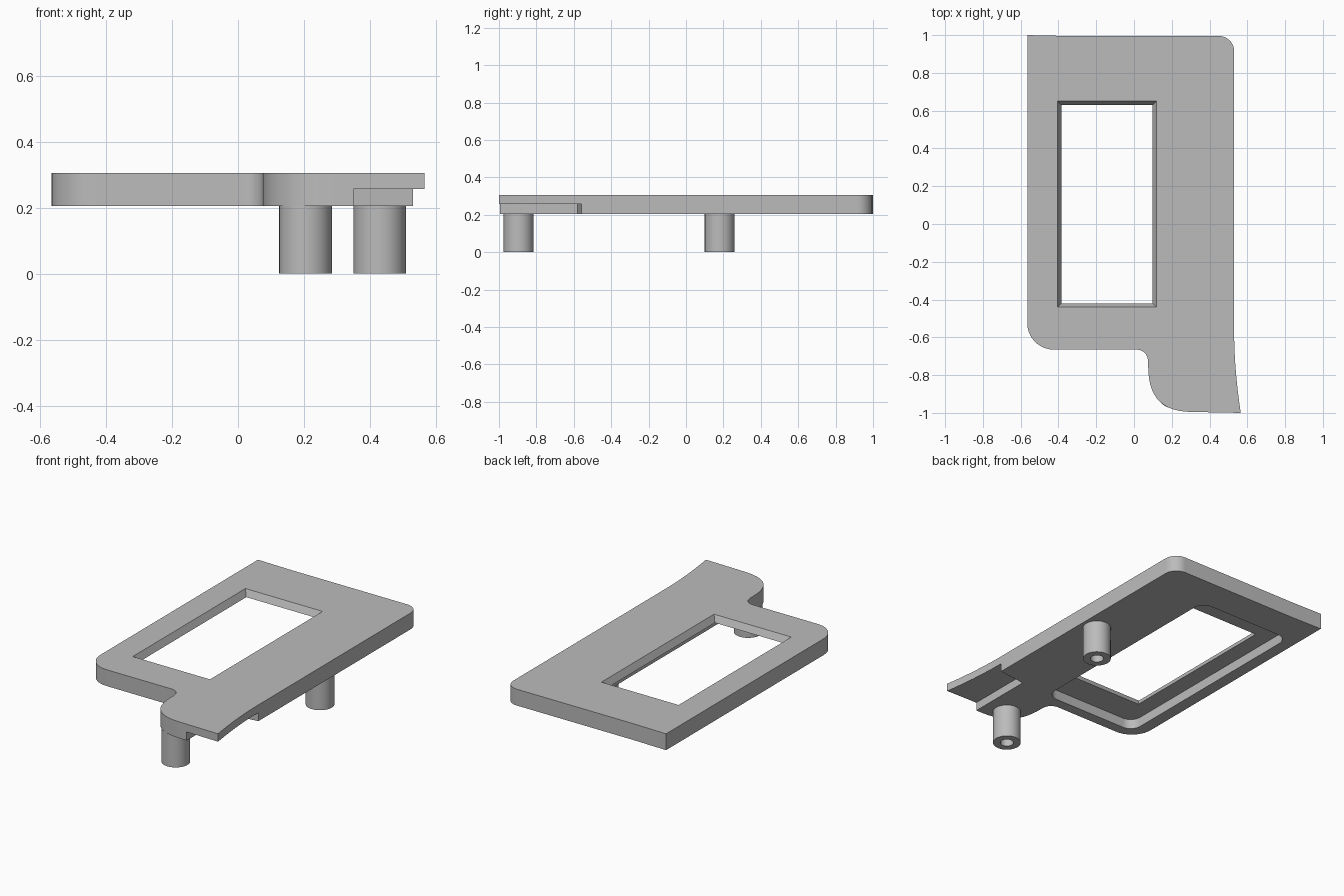
import bpy
import bmesh
import math
from mathutils import Vector
from mathutils.geometry import interpolate_bezier

BOTTOM, TOP, POCKET, STEP = 0.205, 0.305, 0.265, 0.257

old = bpy.data.objects.get("Cube")
if old:
    bpy.data.objects.remove(old, do_unlink=True)

grey = bpy.data.materials.new("plain_grey")
grey.use_nodes = True
colour = (0.5, 0.5, 0.5, 1)
grey.diffuse_color = colour
grey.node_tree.nodes["Principled BSDF"].inputs["Base Color"].default_value = colour


def bezier(a, b, c, d, steps=14):
    pts = interpolate_bezier(*(Vector((*p, 0)) for p in (a, b, c, d)), steps)
    return [(p.x, p.y) for p in pts]


def corner(cx, cy, r, start, steps=10):
    """Quarter circle, counter-clockwise from the start angle in degrees."""
    angles = [math.radians(start + 90 * i / steps) for i in range(steps + 1)]
    return [(cx + r * math.cos(a), cy + r * math.sin(a)) for a in angles]


def loft(name, lower, upper, z0, z1):
    """Solid between two matching counter-clockwise outlines."""
    bm = bmesh.new()
    lo = [bm.verts.new((x, y, z0)) for x, y in lower]
    hi = [bm.verts.new((x, y, z1)) for x, y in upper]
    bm.faces.new(lo[::-1])
    bm.faces.new(hi)
    for i in range(len(lo)):
        j = (i + 1) % len(lo)
        bm.faces.new((lo[i], lo[j], hi[j], hi[i]))
    mesh = bpy.data.meshes.new(name)
    bm.to_mesh(mesh)
    bm.free()
    mesh.materials.append(grey)
    obj = bpy.data.objects.new(name, mesh)
    bpy.context.collection.objects.link(obj)
    return obj


def rectangle(x0, y0, x1, y1, grow=0):
    return [(x0 - grow, y0 - grow), (x1 + grow, y0 - grow),
            (x1 + grow, y1 + grow), (x0 - grow, y1 + grow)]


def circle(cx, cy, r, sides=48):
    angles = [math.tau * i / sides for i in range(sides)]
    return [(cx + r * math.cos(a), cy + r * math.sin(a)) for a in angles]


def select_only(obj):
    bpy.ops.object.select_all(action='DESELECT')
    obj.select_set(True)
    bpy.context.view_layer.objects.active = obj


def cut(obj, cutter):
    cutter.hide_render = True
    mod = obj.modifiers.new("cut", 'BOOLEAN')
    mod.operation = 'DIFFERENCE'
    mod.solver = 'EXACT'
    mod.object = cutter
    select_only(obj)
    bpy.ops.object.modifier_apply(modifier=mod.name)
    bpy.data.objects.remove(cutter, do_unlink=True)


def finish(obj):
    select_only(obj)
    bpy.ops.object.shade_smooth_by_angle(angle=math.radians(30))


# Plate outline, counter-clockwise from the sharp back corner
outline = [(-0.565, 1.0)]
outline += corner(-0.425, -0.525, 0.14, 180)
outline += bezier((0.01, -0.665), (0.05, -0.665), (0.075, -0.69), (0.075, -0.735))
outline += bezier((0.075, -0.75), (0.075, -0.91), (0.14, -0.995), (0.31, -0.995))
outline += [(0.565, -1.0)]
outline += bezier((0.562, -0.98), (0.545, -0.86), (0.53, -0.72), (0.53, -0.56))
outline += corner(0.45, 0.915, 0.08, 0)
outline += [(-0.34, 0.995)]
plate = loft("cover_plate", outline, outline, BOTTOM, TOP)

# Recess on the underside around the window
r = 0.07
x0, y0, x1, y1 = -0.49, -0.60, 0.15, 0.79
recess = (corner(x1 - r, y1 - r, r, 0) + corner(x0 + r, y1 - r, r, 90)
          + corner(x0 + r, y0 + r, r, 180) + corner(x1 - r, y0 + r, r, 270))
cut(plate, loft("recess_cutter", recess, recess, BOTTOM - 0.1, POCKET))

# Window with sloping edges, narrower at its lower end
window = (-0.385, -0.42, 0.098, 0.63)
slope = 0.02 / (TOP - POCKET)
cut(plate, loft("window_cutter", rectangle(*window, -0.01 * slope),
                rectangle(*window, 0.02 + 0.01 * slope), POCKET - 0.01, TOP + 0.01))

# Step under the front corner
step = [(0.35, -1.1), (0.7, -1.1), (0.7, -0.541), (0.35, -0.58)]
cut(plate, loft("step_cutter", step, step, BOTTOM - 0.1, STEP))
finish(plate)

# Hollow mounting posts
for name, x, y in (("front_post", 0.205, -0.895), ("side_post", 0.43, 0.18)):
    ring = circle(x, y, 0.08)
    hole = circle(x, y, 0.038)
    post = loft(name, ring, ring, 0, BOTTOM)
    cut(post, loft("hole_cutter", hole, hole, -0.1, BOTTOM - 0.01))
    finish(post)
